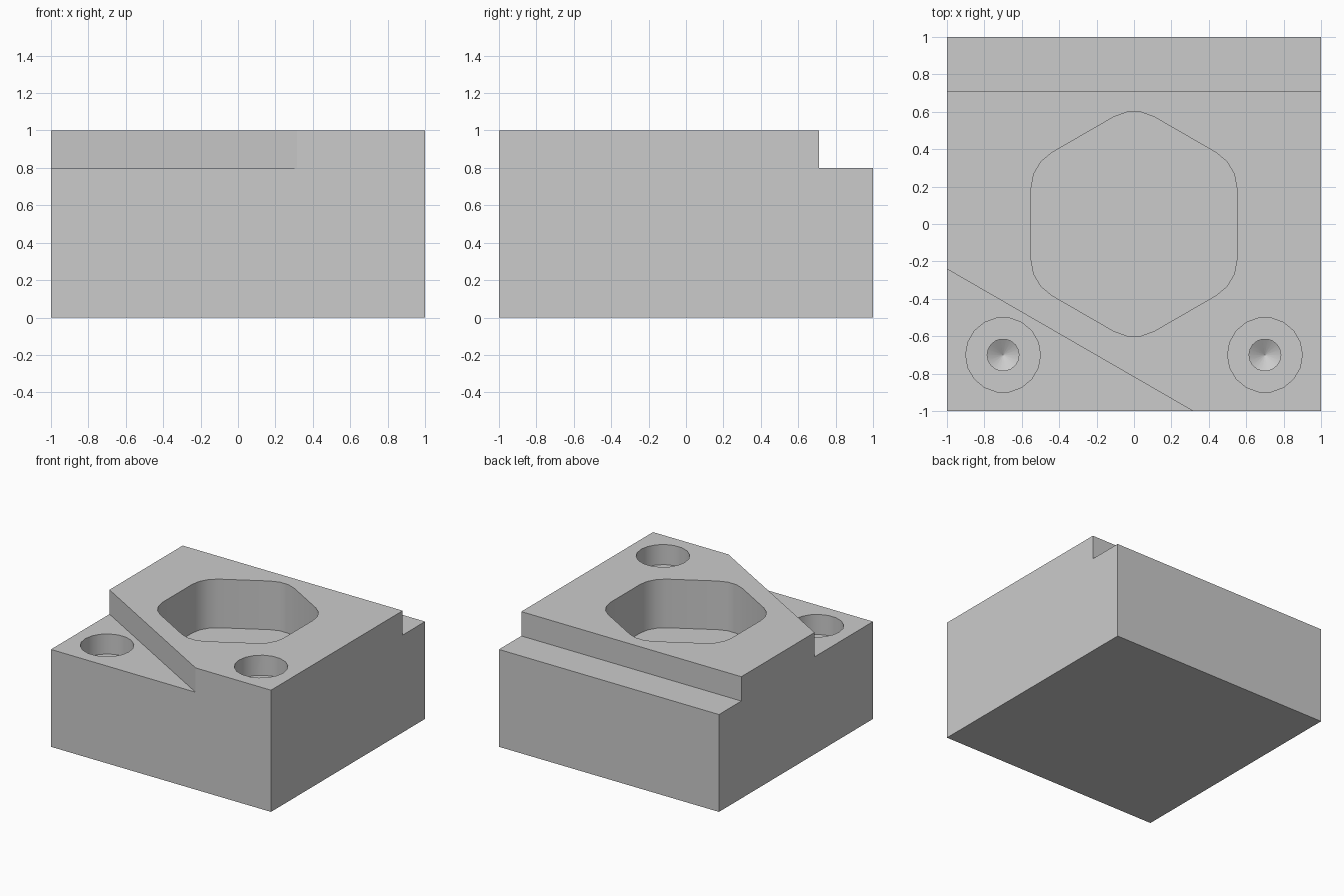
import bpy, bmesh
from math import radians, cos, sin, pi
from mathutils import Vector

old = bpy.data.objects.get("Cube")
if old:
    bpy.data.objects.remove(old, do_unlink=True)

grey = bpy.data.materials.new("machined grey")
grey.use_nodes = True
colour = (0.6, 0.6, 0.6, 1)
grey.diffuse_color = colour
grey.node_tree.nodes["Principled BSDF"].inputs["Base Color"].default_value = colour


def loft(name, rings):
    """Closed solid through a stack of matching point loops, bottom to top."""
    bm = bmesh.new()
    loops = [[bm.verts.new(p) for p in ring] for ring in rings]
    for a, b in zip(loops, loops[1:]):
        for i in range(len(a)):
            j = (i + 1) % len(a)
            bm.faces.new((a[i], a[j], b[j], b[i]))
    bm.faces.new(loops[0])
    bm.faces.new(loops[-1])
    bmesh.ops.remove_doubles(bm, verts=bm.verts, dist=1e-5)
    bmesh.ops.recalc_face_normals(bm, faces=bm.faces)
    mesh = bpy.data.meshes.new(name)
    bm.to_mesh(mesh)
    bm.free()
    mesh.materials.append(grey)
    obj = bpy.data.objects.new(name, mesh)
    bpy.context.collection.objects.link(obj)
    return obj


def prism(name, outline, low, high):
    return loft(name, [[(x, y, z) for x, y in outline] for z in (low, high)])


def rectangle(x0, x1, y0, y1):
    return [(x0, y0), (x1, y0), (x1, y1), (x0, y1)]


def rounded_hexagon(apothem, radius, steps=3):
    points = []
    reach = (apothem - radius) / cos(pi / 6)
    for corner in range(6):
        mid = pi / 6 + corner * pi / 3
        for s in range(steps + 1):
            a = mid + (s / steps - 0.5) * pi / 3
            points.append((reach * cos(mid) + radius * cos(a),
                           reach * sin(mid) + radius * sin(a)))
    return points


def bolt_hole(name, x, y, surface, sides=18):
    """Counterbore, drilled shaft and conical drill tip."""
    floor = surface - 0.165
    shaft_end = floor - 0.35
    profile = [(0.001, shaft_end - 0.05), (0.085, shaft_end), (0.085, floor),
               (0.2, floor), (0.2, surface + 0.1)]
    turns = [2 * pi * i / sides for i in range(sides)]
    return loft(name, [[(x + r * cos(a), y + r * sin(a), z) for a in turns]
                       for r, z in profile])


block = prism("fixture_block", rectangle(-1, 1, -1, 1), 0, 1)

# Slanted corner ledge, extended past the block along its 30 degree edge
edge = Vector((-cos(pi / 6), sin(pi / 6)))
start = Vector((0.315, -1))
out = Vector((-0.5, -cos(pi / 6)))
a, b = start - edge, start + edge * 3
corner = [a, b, b + out * 3, a + out * 3]

cutters = [
    prism("rear_step_cutter", rectangle(-1.2, 1.2, 0.71, 1.2), 0.8, 1.2),
    prism("corner_ledge_cutter", corner, 0.8, 1.2),
    prism("hexagon_pocket_cutter", rounded_hexagon(0.55, 0.22), 0.6, 1.2),
    bolt_hole("right_bolt_hole_cutter", -0.7, -0.7, 0.8),
    bolt_hole("left_bolt_hole_cutter", 0.7, -0.7, 1.0),
]

bpy.ops.object.select_all(action='DESELECT')
block.select_set(True)
bpy.context.view_layer.objects.active = block
for cutter in cutters:
    cutter.hide_render = True
    cut = block.modifiers.new(cutter.name, 'BOOLEAN')
    cut.operation = 'DIFFERENCE'
    cut.solver = 'EXACT'
    cut.object = cutter
    bpy.ops.object.modifier_apply(modifier=cut.name)
for cutter in cutters:
    bpy.data.objects.remove(cutter, do_unlink=True)

# Smooth the round walls, keep machined edges crisp
bpy.ops.object.shade_smooth_by_angle(angle=radians(25))
